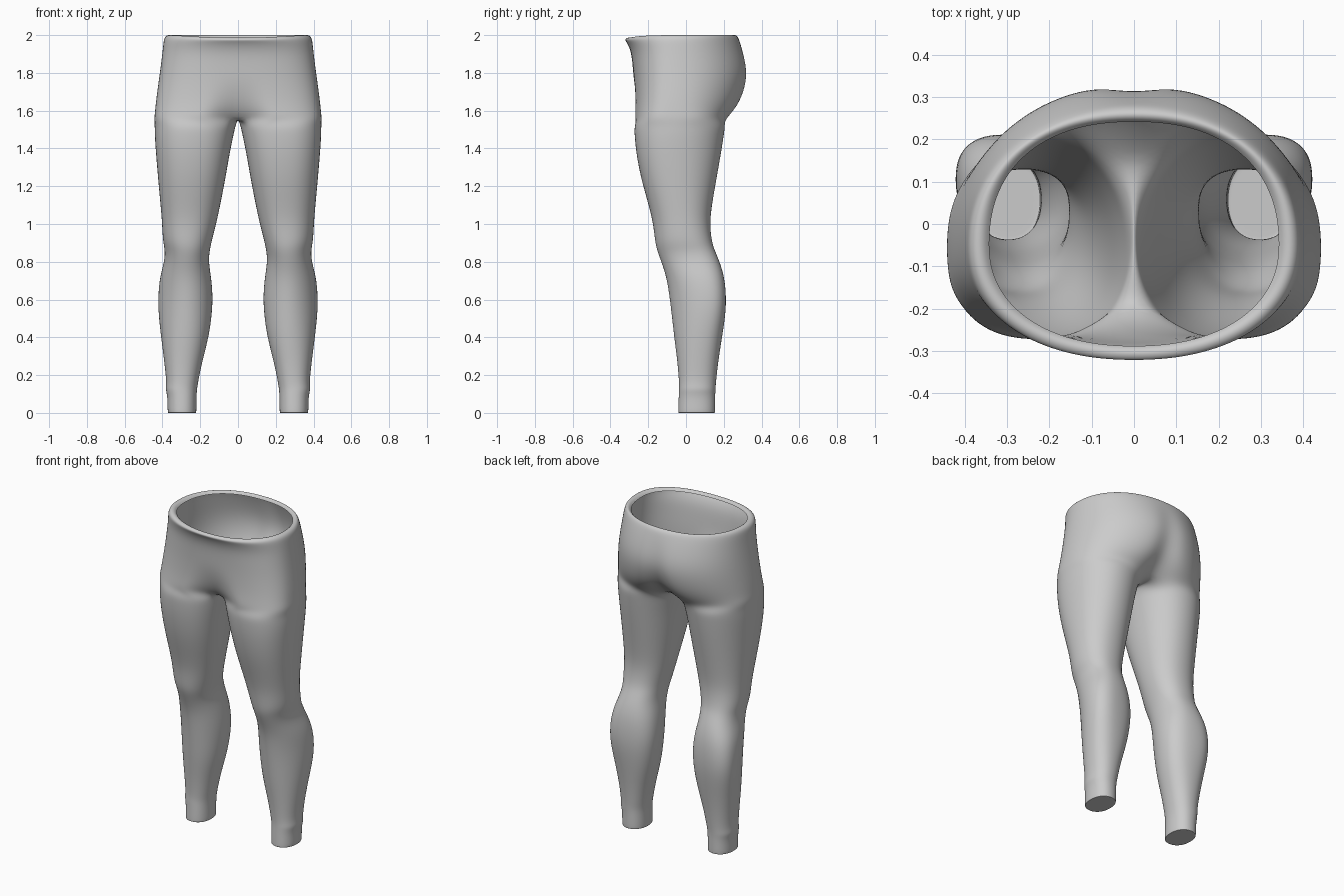
import bpy, bmesh
from math import sin, cos, pi, exp, radians

N, OUT = 24, 18      # points per ring; points 0..OUT lie on the outside of the body


def power(v, p):
    return (1 if v >= 0 else -1) * abs(v) ** (2 / p)


def oval(a, rx, yf, yb, mid, pf, pb):
    # oval that is widest at y = mid, squareness pf in front and pb behind
    p, ry = (pb, yb - mid) if sin(a) > 0 else (pf, mid - yf)
    return 1.008 * rx * power(cos(a), p), mid + 1.01 * ry * power(sin(a), p)


def leg_ring(z, xin, xout, yf, yb):
    cx, rx = (xin + xout) / 2, (xout - xin) / 2
    calf = exp(-((z - 0.6) / 0.25) ** 2)
    thigh = min(1, max(0, (z - 1.0) / 0.4))
    mid = yf + (yb - yf) * (0.5 + 0.1 * calf - 0.05 * thigh)
    ring = []
    for i in range(N):
        dx, y = oval(radians(-135 + 15 * i), rx, yf, yb, mid,
                     2.2 - 0.25 * calf + 0.15 * thigh, 2.2 + 0.3 * calf - 0.1 * thigh)
        ring.append((cx + dx, y + 0.1 * calf * dx, z))
    return ring


def hip_ring(z, xout, yf, yb, nf, nb, w, pf, pb=2.1, dip=0.0):
    # half outline with centre grooves nf (front) and nb (back) of width w
    mid = -0.05
    ring = []
    for i in range(OUT + 1):
        a = -pi / 2 + pi * i / OUT
        x, y = oval(a, xout, yf, yb, mid, pf, pb)
        x = 0 if i in (0, OUT) else x
        g = exp(-(x / w) ** 2)
        zz = z - dip * max(0, -sin(a)) ** 3
        ring.append((x, y + (nf if y < mid else -nb) * g, zz))
    y0, y1 = ring[0][1], ring[OUT][1]
    for i in range(OUT + 1, N):
        t = (i - OUT) / (N - OUT)
        ring.append((0, y1 + (y0 - y1) * t, z))
    return ring


# z, inner x, outer x, front y, back y
legs = [
    (0.00, .222, .370, -.040, .152), (0.012, .220, .373, -.041, .154),
    (0.09, .220, .373, -.038, .154), (0.125, .217, .384, -.037, .156),
    (0.16, .212, .378, -.036, .158), (0.27, .190, .390, -.045, .170),
    (0.40, .155, .407, -.062, .190), (0.52, .138, .421, -.075, .208),
    (0.62, .133, .423, -.087, .211), (0.72, .142, .414, -.103, .202),
    (0.80, .156, .390, -.130, .178), (0.86, .150, .386, -.153, .152),
    (0.91, .139, .398, -.164, .135), (1.01, .113, .402, -.174, .125),
    (1.12, .090, .412, -.203, .140), (1.25, .065, .424, -.240, .163),
    (1.38, .043, .435, -.264, .186), (1.47, .024, .441, -.272, .200),
    (1.52, .013, .441, -.273, .207)]
# z, outer x, front y, back y, front groove, back groove, groove width, squareness
hips = [
    (1.56, .441, -.274, .228, .110, .090, .08, 3.2, 2.5),
    (1.60, .437, -.273, .268, .065, .080, .07, 3.0, 2.2),
    (1.66, .431, -.271, .305, .025, .050, .06, 2.8),
    (1.75, .419, -.274, .328, 0, .026, .05, 2.6),
    (1.83, .408, -.280, .327, 0, .018, .05, 2.5),
    (1.91, .398, -.288, .305, 0, .009, .05, 2.4),
    (1.96, .393, -.310, .287, 0, .003, .06, 2.3),
    (1.988, .388, -.325, .275, 0, 0, .06, 2.2, 2.1, .012),
    (2.002, .371, -.308, .261, 0, 0, .06, 2.2, 2.2, .014),
    (1.998, .353, -.294, .247, 0, 0, .06, 2.2, 2.3, .014),
    (1.985, .341, -.287, .240, 0, 0, .06, 2.2, 2.3, .012)]

# One half of the leggings, lofted from ankle to waistband
bm = bmesh.new()
rings = [[bm.verts.new(c) for c in r]
         for r in [leg_ring(*k) for k in legs] + [hip_ring(*k) for k in hips]]
for a, b in zip(rings, rings[1:]):
    for i in range(N):
        j = (i + 1) % N
        quad = (a[i], a[j], b[j], b[i])
        if any(v.co.x > 1e-5 for v in quad):      # leave the body open inside
            bm.faces.new(quad)

# Flat ankle end
foot = bm.faces.new(list(reversed(rings[0])))
bmesh.ops.inset_individual(bm, faces=[foot], thickness=0.012)
bmesh.ops.delete(bm, geom=[v for v in bm.verts if not v.link_faces], context='VERTS')
for f in bm.faces:
    f.smooth = True

mesh = bpy.data.meshes.new("leggings")
bm.to_mesh(mesh)
bm.free()
obj = bpy.data.objects.new("leggings", mesh)
bpy.context.collection.objects.link(obj)

# Other half, then rounding
mirror = obj.modifiers.new("mirror", 'MIRROR')
mirror.use_clip = True
mirror.merge_threshold = 0.001
sub = obj.modifiers.new("smooth", 'SUBSURF')
sub.levels = sub.render_levels = 2
